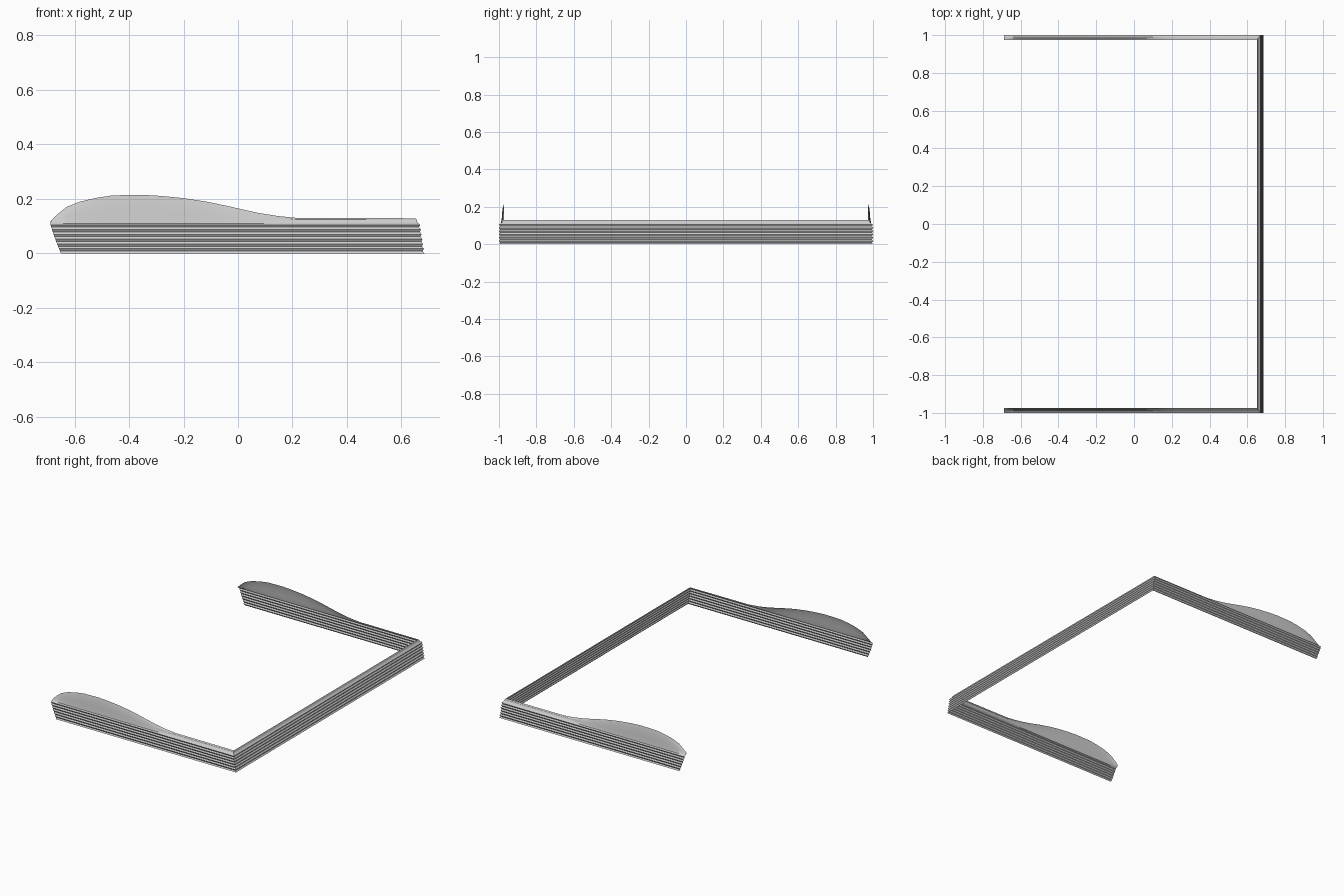
import bpy, bmesh

if "Cube" in bpy.data.objects:
    bpy.data.objects.remove(bpy.data.objects["Cube"])

# Ridged skirt profile rows: (height, side y, front-panel x, open-end x)
RIDGES = 6
PITCH = 0.0175
rows = []
for i in range(RIDGES * 2 + 1):
    z = i * PITCH / 2
    k = z / 0.105
    groove = 0.006 if i % 2 else 0.0
    rows.append((z, 1.0 - groove, 0.685 - 0.016 * k - groove,
                 -0.65 - 0.045 * k + 0.007 * k * k))

# Upper lip rows: (fraction of lip height, side y, front-panel x)
lip = [(0.0, 0.990, 0.662), (0.36, 0.984, 0.657), (0.7, 0.982, 0.656), (1.0, 0.974, 0.652)]

# Crest line of the lip along the side: (x, crest height)
crest = [(-0.688, 0.118), (-0.665, 0.142), (-0.63, 0.170), (-0.58, 0.190), (-0.52, 0.204),
         (-0.46, 0.213), (-0.35, 0.215), (-0.28, 0.211), (-0.2, 0.203), (-0.12, 0.191),
         (-0.05, 0.177), (0.02, 0.161), (0.08, 0.148), (0.15, 0.137), (0.22, 0.130), (0.655, 0.129)]
X0, X1 = crest[0][0], crest[-1][0]
LIP_Z = 0.110


def section(x, top):
    """Cross-section of the side panel at one station."""
    t = (x - X0) / (X1 - X0)
    pts = [(xl + t * (xf - xl), y, z) for z, y, xf, xl in rows]
    pts += [(X0 + t * (xf - X0), y, LIP_Z + f * (top - LIP_Z)) for f, y, xf in lip]
    return pts


def sheet(name, sections, mirror=False):
    """Skin a list of cross-sections into a smooth sheet."""
    bm = bmesh.new()
    grid = [[bm.verts.new(p) for p in s] for s in sections]
    for a, b in zip(grid, grid[1:]):
        for i in range(len(a) - 1):
            bm.faces.new((a[i], a[i + 1], b[i + 1], b[i]))
    me = bpy.data.meshes.new(name)
    bm.to_mesh(me)
    bm.free()
    ob = bpy.data.objects.new(name, me)
    bpy.context.collection.objects.link(ob)
    bpy.ops.object.select_all(action='DESELECT')
    ob.select_set(True)
    bpy.context.view_layer.objects.active = ob
    bpy.ops.object.shade_smooth_by_angle(angle=0.5)
    if mirror:
        m = ob.modifiers.new("mirror", 'MIRROR')
        m.use_axis = (False, True, False)
        m.use_mirror_merge = False
    return ob


# Side skirts, mirrored across y
sides = [section(x, top) for x, top in reversed(crest)]
sheet("side_skirts", list(reversed(sides)), mirror=True)

# Front skirt, mitred to both sides
corner = sides[0]
sheet("front_skirt", [corner, [(x, -y, z) for x, y, z in corner]])
